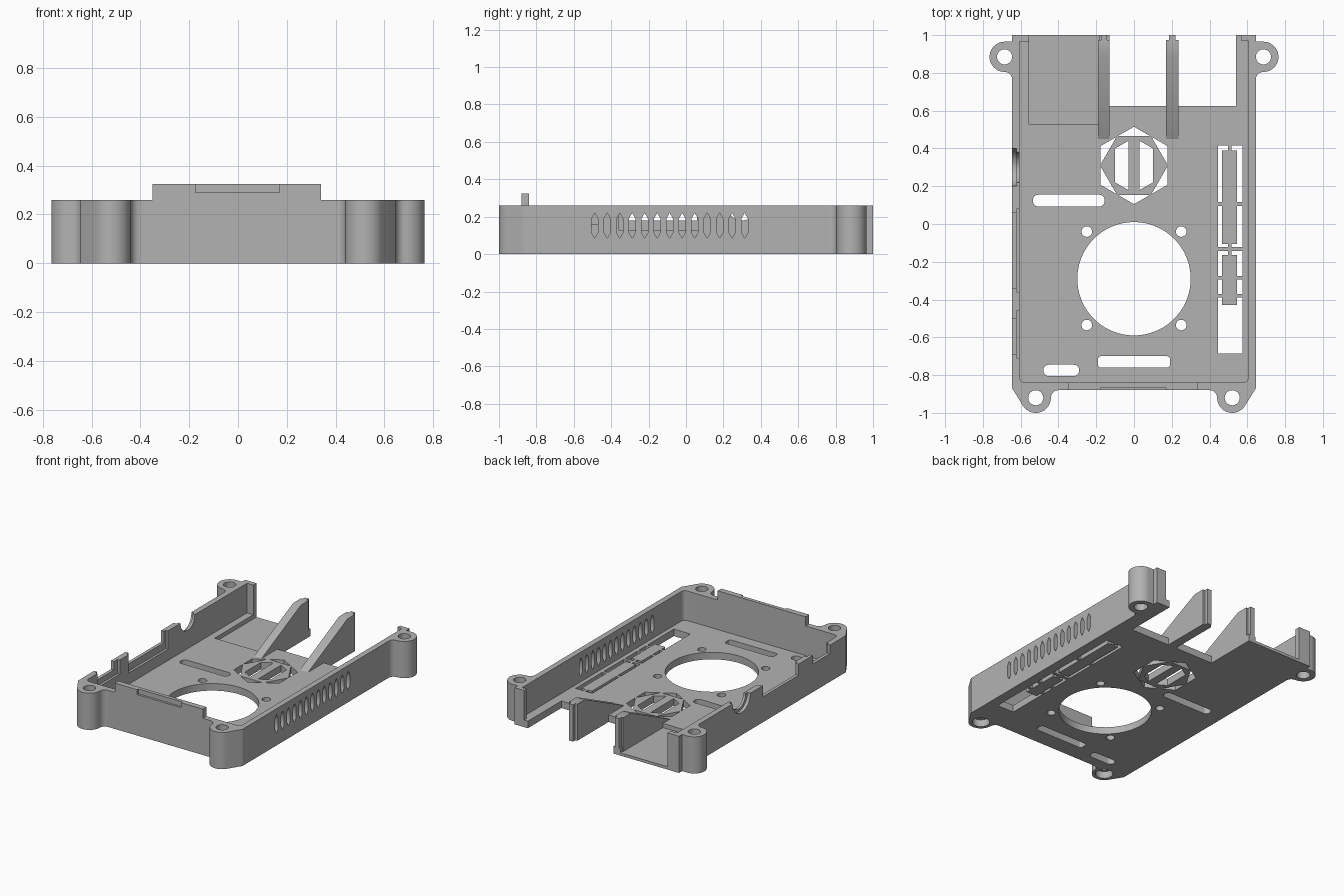
import bpy
import math
from mathutils import Matrix

if "Cube" in bpy.data.objects:
    bpy.data.objects.remove(bpy.data.objects["Cube"], do_unlink=True)

grey = bpy.data.materials.new("light grey plastic")
grey.use_nodes = True
colour = (0.45, 0.45, 0.45, 1)
grey.diffuse_color = colour
grey.node_tree.nodes["Principled BSDF"].inputs["Base Color"].default_value = colour

HEIGHT, FLOOR = 0.26, 0.05
SIDE, INNER = 0.645, 0.605
FRONT, FRONT_IN, BACK = -0.88, -0.84, 1.0


def arc(cx, cy, r, start, end, steps=12):
    angles = [math.radians(start + (end - start) * i / steps) for i in range(steps + 1)]
    return [(cx + r * math.cos(a), cy + r * math.sin(a)) for a in angles]


def circle(cx, cy, r, steps=48):
    return arc(cx, cy, r, 0, 360, steps)[:-1]


def rect(x0, x1, y0, y1):
    return [(x0, y0), (x1, y0), (x1, y1), (x0, y1)]


def rounded(x0, x1, y0, y1, r):
    return (arc(x1 - r, y1 - r, r, 0, 90, 6) + arc(x0 + r, y1 - r, r, 90, 180, 6)
            + arc(x0 + r, y0 + r, r, 180, 270, 6) + arc(x1 - r, y0 + r, r, 270, 360, 6))


def mirrored(loops, side):
    return [[(x * side, y) for x, y in loop] for loop in loops]


def plate(name, loops, low, high, axis="z"):
    """Extrude an outline (first loop) with holes (other loops) along one axis."""
    curve = bpy.data.curves.new(name, "CURVE")
    curve.dimensions = "2D"
    curve.fill_mode = "BOTH"
    curve.extrude = (high - low) / 2
    for loop in loops:
        spline = curve.splines.new("POLY")
        spline.points.add(len(loop) - 1)
        for point, (u, v) in zip(spline.points, loop):
            point.co = (u, v, 0, 1)
        spline.use_cyclic_u = True
    temp = bpy.data.objects.new(name + " outline", curve)
    bpy.context.collection.objects.link(temp)
    graph = bpy.context.evaluated_depsgraph_get()
    mesh = bpy.data.meshes.new_from_object(temp.evaluated_get(graph))
    bpy.data.objects.remove(temp, do_unlink=True)
    bpy.data.curves.remove(curve)
    mesh.transform(Matrix.Translation((0, 0, (low + high) / 2)))
    if axis == "x":  # outline is (y, z)
        mesh.transform(Matrix(((0, 0, 1, 0), (1, 0, 0, 0), (0, 1, 0, 0), (0, 0, 0, 1))))
    mesh.materials.clear()
    mesh.materials.append(grey)
    obj = bpy.data.objects.new(name, mesh)
    bpy.context.collection.objects.link(obj)
    bpy.ops.object.select_all(action="DESELECT")
    obj.select_set(True)
    bpy.context.view_layer.objects.active = obj
    bpy.ops.object.mode_set(mode="EDIT")
    bpy.ops.mesh.select_all(action="SELECT")
    bpy.ops.mesh.remove_doubles(threshold=0.0001)
    bpy.ops.mesh.normals_make_consistent(inside=False)
    bpy.ops.object.mode_set(mode="OBJECT")
    bpy.ops.object.shade_smooth_by_angle(angle=math.radians(30))
    return obj


# Floor: outline with the thin bay and the back opening left out
bay_left, bay_right, bay_front = -0.555, -0.185, 0.53
floor = [(-INNER, FRONT_IN), (INNER, FRONT_IN), (INNER, BACK), (0.54, BACK),
         (0.54, 0.625), (-0.13, 0.625), (-0.13, BACK), (bay_right, BACK),
         (bay_right, bay_front), (bay_left, bay_front), (bay_left, BACK), (-INNER, BACK)]
holes = [circle(0, -0.29, 0.3, 96)]
holes += [circle(x, y, 0.028, 24) for x in (-0.25, 0.25) for y in (-0.04, -0.535)]
holes += [rounded(-0.535, -0.155, 0.093, 0.155, 0.028),
          rounded(-0.48, -0.29, -0.805, -0.745, 0.029),
          rounded(-0.19, 0.19, -0.76, -0.70, 0.015),
          rect(0.445, 0.575, -0.685, 0.415)]

# Hexagonal vent: six corner triangles around a centre split by a rib
hex_y, hex_r = 0.31, 0.205
corners = arc(0, hex_y, hex_r, 30, 390, 6)
for i in range(6):
    a, b, c = corners[i - 1 if i else 5], corners[i], corners[i + 1]
    holes.append([tuple(p + (q - p) * 0.48 for p, q in zip(b, a)), b,
                  tuple(p + (q - p) * 0.48 for p, q in zip(b, c))])
for side in (-1, 1):
    holes += mirrored([[(0.03, hex_y - 0.13), (0.1, hex_y - 0.09),
                        (0.1, hex_y + 0.09), (0.03, hex_y + 0.13)]], side)
plate("floor", [floor] + holes, 0, FLOOR)
plate("bay_floor", [rect(bay_left, bay_right, bay_front, BACK)], 0, 0.02)

# Slats in the long slot
plate("long_slat", [rect(0.465, 0.545, -0.105, 0.39)], 0, FLOOR)
plate("short_slat", [rect(0.465, 0.545, -0.43, -0.165)], 0, FLOOR)
for y in (0.106, -0.133, -0.285, -0.38):
    plate("slat_web", [rect(0.445, 0.575, y - 0.01, y + 0.01)], 0, FLOOR)
for y0, y1 in ((0.39, 0.415), (-0.165, -0.105)):
    plate("slat_tie", [rect(0.497, 0.517, y0, y1)], 0, FLOOR)

# Vented wall with pointed slots
vents = []
for i in range(13):
    y = -0.488 + i * 0.0668
    vents.append([(y, 0.085), (y + 0.017, 0.115), (y + 0.017, 0.19),
                  (y, 0.22), (y - 0.017, 0.19), (y - 0.017, 0.115)])
plate("vented_wall", [rect(-0.81, BACK, 0, HEIGHT)] + vents, INNER, SIDE, "x")


# Port wall: outer skin with port notches, inner skin with wider recesses
def port_wall(name, jack_r, wide, wide_z, small, small_z, low, high):
    top = arc(0.3, HEIGHT, jack_r, 0, -180, 20)
    for (y0, y1), z in ((wide, wide_z), (small, small_z)):
        top += [(y1, HEIGHT), (y1, z), (y0, z), (y0, HEIGHT)]
    plate(name, [[(-0.81, 0), (BACK, 0), (BACK, HEIGHT)] + top + [(-0.81, HEIGHT)]],
          low, high, "x")


port_wall("port_wall_outer", 0.1, (-0.34, 0.06), 0.18, (-0.69, -0.5), 0.2, -SIDE, -0.622)
port_wall("port_wall_inner", 0.08, (-0.36, 0.08), 0.13, (-0.71, -0.46), 0.16, -0.622, -INNER)

# Front wall with its raised latch tab
plate("front_wall", [rect(-0.4, 0.4, FRONT, FRONT_IN)], 0, HEIGHT)
plate("latch_tab", [rect(-0.35, 0.34, FRONT, FRONT_IN)], HEIGHT, 0.29)
plate("latch_tab_top", [[(-0.35, FRONT), (-0.175, FRONT), (-0.175, -0.865), (0.17, -0.865),
                         (0.17, FRONT), (0.34, FRONT), (0.34, FRONT_IN), (-0.35, FRONT_IN)]],
      0.29, 0.325)

# Corner screw posts, counterbored from below
front_post = ([(SIDE, -0.81), (SIDE, -0.87)] + arc(0.52, -0.92, 0.08, -35, -180, 24)
              + arc(0.4, -0.92, 0.04, 0, 90, 8)[1:] + [(0.4, FRONT_IN)]
              + arc(0.575, -0.81, 0.03, -90, 0, 6))
back_post = ([(0.64, 0.965)] + arc(0.685, 0.885, 0.08, 90, -90, 24)
             + arc(0.685, 0.765, 0.04, 90, 180, 8)[1:] + [(0.64, 0.765)])
for side, label in ((1, "left"), (-1, "right")):
    for end, outline, x, y, bore in (("front", front_post, 0.52, -0.92, 0.056),
                                     ("back", back_post, 0.685, 0.885, 0.044)):
        for part, r, z0, z1 in (("foot", bore, 0, 0.05), ("post", 0.04, 0.05, HEIGHT)):
            plate(f"{end}_{label}_{part}", mirrored([outline, circle(x, y, r, 32)], side), z0, z1)

# Jambs at the open back
plate("back_right_jamb", [rect(-INNER, bay_left, 0.965, BACK)], 0, HEIGHT)
plate("back_left_jamb", [rect(0.57, INNER, 0.97, BACK)], 0, HEIGHT)

# Sloping dividers, each with a thin tongue at its back end
slope = [(0.45, 0), (0.975, 0), (0.975, HEIGHT), (0.89, HEIGHT), (0.45, FLOOR)]
for label, x0, x1 in (("right", -0.19, -0.13), ("left", 0.17, 0.235)):
    plate(f"{label}_divider", [slope], x0, x1, "x")
    mid = (x0 + x1) / 2
    plate(f"{label}_divider_tongue", [rect(0.975, BACK, 0, HEIGHT)], mid - 0.016, mid + 0.016, "x")
